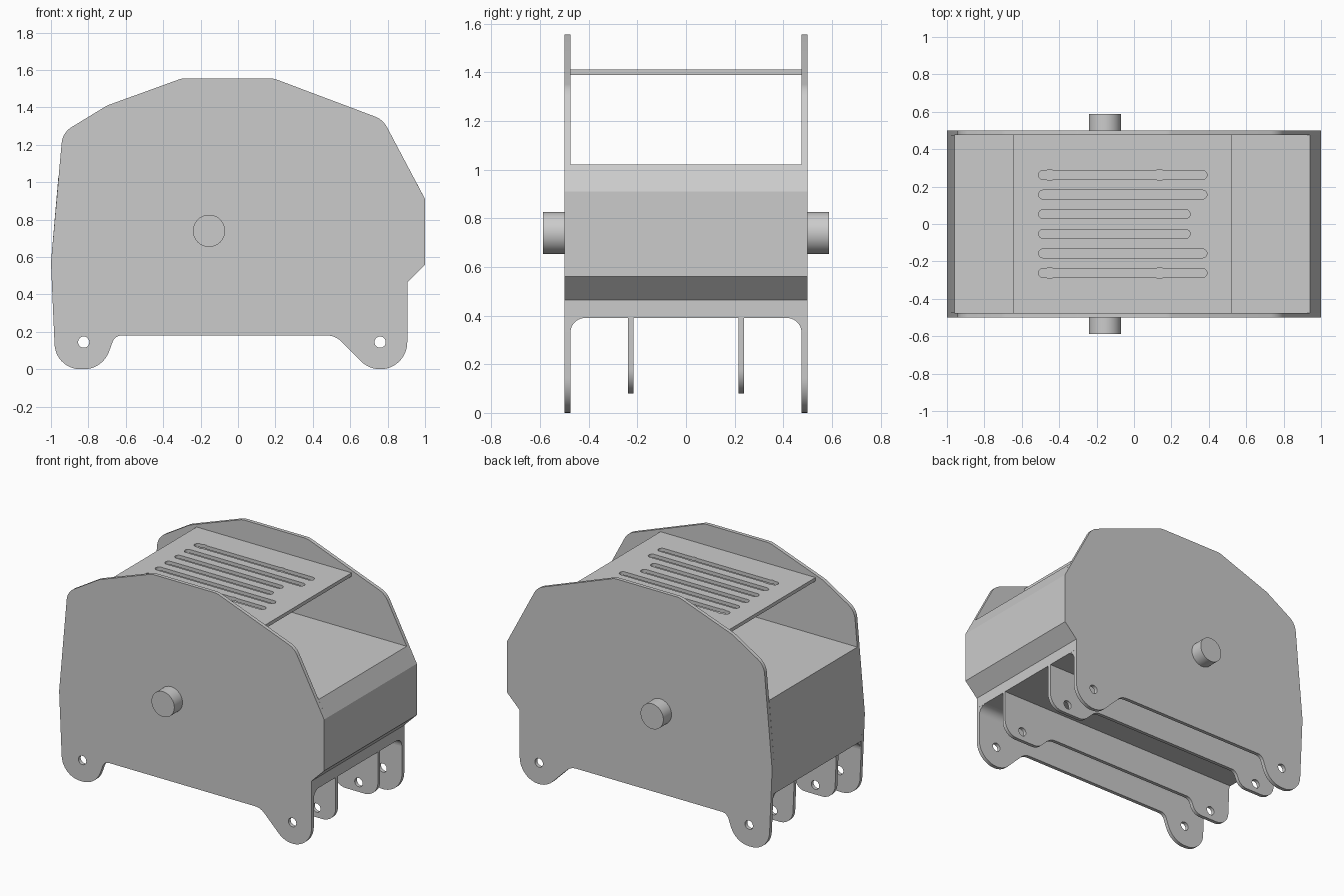
import bpy, bmesh, math
from mathutils import Vector

cube = bpy.data.objects.get("Cube")
if cube:
    bpy.data.objects.remove(cube, do_unlink=True)

grey = bpy.data.materials.new("light grey metal")
grey.use_nodes = True
colour = (0.6, 0.6, 0.6, 1)
grey.diffuse_color = colour
grey.node_tree.nodes["Principled BSDF"].inputs["Base Color"].default_value = colour

R90 = math.pi / 2
AXES = {"x": (R90, 0, R90), "y": (R90, 0, 0), "z": (0, 0, 0)}


def rounded(corners):
    """Outline from (x, y, radius) corners, each rounded with an arc."""
    pts = []
    n = len(corners)
    for i, (x, y, r) in enumerate(corners):
        p = Vector((x, y))
        if r == 0:
            pts.append(p)
            continue
        a = (Vector(corners[i - 1][:2]) - p).normalized()
        b = (Vector(corners[(i + 1) % n][:2]) - p).normalized()
        half = a.angle(b) / 2
        centre = p + (a + b).normalized() * (r / math.sin(half))
        start = p + a * (r / math.tan(half)) - centre
        end = p + b * (r / math.tan(half)) - centre
        sweep = math.pi - 2 * half
        if start.x * end.y - start.y * end.x < 0:
            sweep = -sweep
        steps = max(2, math.ceil(abs(sweep) / math.radians(8)))
        for k in range(steps + 1):
            t = sweep * k / steps
            c, s = math.cos(t), math.sin(t)
            pts.append(centre + Vector((start.x * c - start.y * s, start.x * s + start.y * c)))
    return pts


def circle(x, y, r, n=32):
    return [Vector((x + r * math.cos(2 * math.pi * k / n), y + r * math.sin(2 * math.pi * k / n)))
            for k in range(n)]


def slot(x0, x1, y, r, bumps=()):
    """Round-ended slot outline, with optional slightly wider spots."""
    side = []
    for c in bumps:
        side += [(c + d, math.sqrt(0.03 ** 2 - d * d)) for d in (-0.018, -0.01, 0, 0.01, 0.018)]
    arc = [math.pi * k / 12 for k in range(13)]
    pts = [(x0 + r - r * math.sin(t), y - r * math.cos(t)) for t in arc]
    pts += [(x, y + w) for x, w in side]
    pts += [(x1 - r + r * math.sin(t), y + r * math.cos(t)) for t in arc]
    pts += [(x, y - w) for x, w in reversed(side)]
    return [Vector(p) for p in pts]


def prism(name, loops, thickness, axis, location):
    """Extrude an outline (with holes) evenly about a location along an axis."""
    curve = bpy.data.curves.new(name, "CURVE")
    curve.dimensions = "2D"
    curve.fill_mode = "BOTH"
    curve.extrude = thickness / 2
    for loop in loops:
        spline = curve.splines.new("POLY")
        spline.points.add(len(loop) - 1)
        for point, p in zip(spline.points, loop):
            point.co = (p[0], p[1], 0, 1)
        spline.use_cyclic_u = True
    obj = bpy.data.objects.new(name, curve)
    bpy.context.collection.objects.link(obj)
    obj.rotation_euler = AXES[axis]
    obj.location = location
    bpy.ops.object.select_all(action="DESELECT")
    obj.select_set(True)
    bpy.context.view_layer.objects.active = obj
    bpy.ops.object.convert(target="MESH")
    obj = bpy.context.view_layer.objects.active
    bm = bmesh.new()
    bm.from_mesh(obj.data)
    bmesh.ops.remove_doubles(bm, verts=bm.verts, dist=0.0001)
    bmesh.ops.recalc_face_normals(bm, faces=bm.faces)
    bm.to_mesh(obj.data)
    bm.free()
    obj.data.materials.clear()
    obj.data.materials.append(grey)
    bpy.ops.object.shade_smooth_by_angle(angle=math.radians(20))
    return obj


# Bolt holes shared by the side plates and inner ribs
holes = [circle(-0.825, 0.145, 0.03, 24), circle(0.76, 0.145, 0.03, 24)]

# Side plate outline in x and z
plate = rounded([
    (-0.30, 1.555, 0.1), (0.19, 1.555, 0.1), (0.775, 1.335, 0.12),
    (1.0, 0.91, 0), (1.0, 0.56, 0), (0.905, 0.465, 0),
    (0.905, 0, 0.144), (0.70, 0, 0.144), (0.52, 0.18, 0.1),
    (-0.658, 0.18, 0.05), (-0.724, 0, 0.144), (-0.975, 0, 0.138),
    (-1.0, 0.57, 0), (-0.938, 1.265, 0.11), (-0.70, 1.41, 0.1)])

# Inner rib outline, its top sunk into the body
rib = rounded([
    (0.905, 0.42, 0), (0.905, 0.08, 0.1), (0.622, 0.08, 0.1),
    (0.52, 0.18, 0.1), (-0.658, 0.18, 0.05), (-0.695, 0.08, 0.08),
    (-0.971, 0.08, 0.1), (-0.985, 0.42, 0)])

# Concave fillet under the body, in y and z
fillet = [(0.476, 0.391), (0.415, 0.391)] + [
    (0.415 + 0.06 * math.sin(t), 0.33 + 0.06 * math.cos(t))
    for t in (R90 * k / 10 for k in range(11))] + [(0.476, 0.33)]

for side, s in (("right", -1), ("left", 1)):
    prism(side + "_side_plate", [plate] + holes, 0.025, "y", (0, s * 0.4875, 0))
    prism(side + "_inner_rib", [rib] + holes, 0.024, "y", (0, s * 0.227, 0))
    prism(side + "_pivot_pin", [circle(-0.155, 0.74, 0.086, 48)], 0.09, "y", (0, s * 0.543, 0))
    prism(side + "_body_fillet", [[(s * y, z) for y, z in fillet]], 1.89, "x", (-0.041, 0, 0))

# Main body block between the side plates
body = [(-0.961, 1.022), (0.941, 1.022), (1.0, 0.91), (1.0, 0.56),
        (0.905, 0.465), (0.905, 0.39), (-0.992, 0.39), (-1.0, 0.57)]
prism("body", [body], 0.95, "y", (0, 0, 0))

# Slotted top panel
panel = [(-0.645, -0.476), (0.525, -0.476), (0.525, 0.476), (-0.645, 0.476)]
slots = []
for s in (-1, 1):
    slots.append(slot(-0.51, 0.30, s * 0.053, 0.024))
    slots.append(slot(-0.51, 0.39, s * 0.157, 0.024))
    slots.append(slot(-0.51, 0.39, s * 0.262, 0.024, (-0.45, 0.137)))
prism("vented_top_panel", [panel] + slots, 0.024, "z", (0, 0, 1.4))
